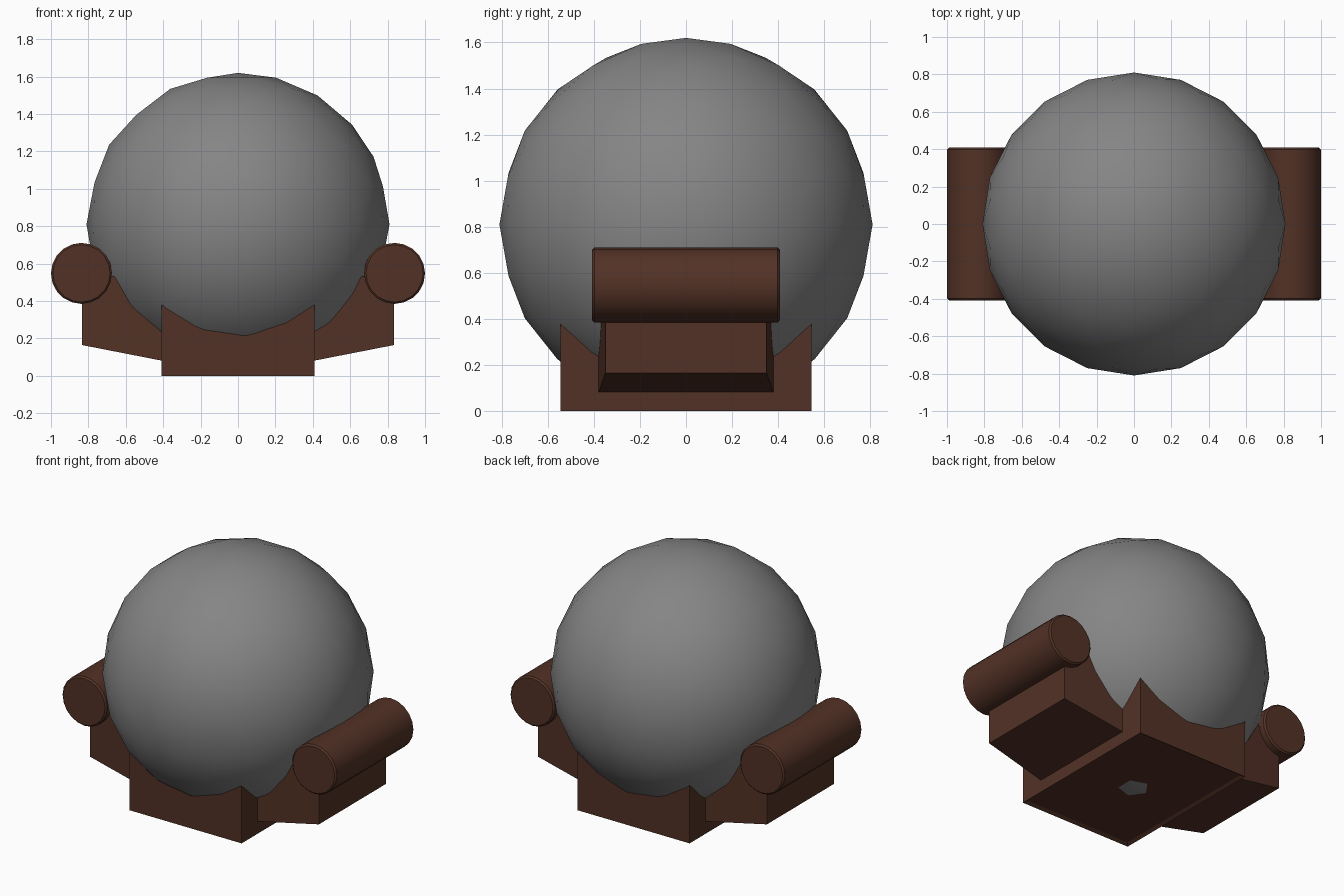
import bpy, bmesh, math

if "Cube" in bpy.data.objects:
    bpy.data.objects.remove(bpy.data.objects["Cube"])


def material(name, rgb):
    m = bpy.data.materials.new(name)
    m.diffuse_color = (*rgb, 1)
    m.use_nodes = True
    m.node_tree.nodes["Principled BSDF"].inputs["Base Color"].default_value = m.diffuse_color
    return m


BROWN = material("dark brown wood", (0.085, 0.031, 0.019))
GREY = material("stone grey", (0.235, 0.235, 0.235))


def loft(name, near, far):
    """Solid between two rings of four points."""
    bm = bmesh.new()
    a = [bm.verts.new(p) for p in near]
    b = [bm.verts.new(p) for p in far]
    bm.faces.new(a)
    bm.faces.new(b)
    for i in range(4):
        j = (i + 1) % 4
        bm.faces.new((a[i], a[j], b[j], b[i]))
    bmesh.ops.recalc_face_normals(bm, faces=bm.faces)
    return bm


def finish(name, bm):
    me = bpy.data.meshes.new(name)
    bm.to_mesh(me)
    bm.free()
    me.materials.append(BROWN)
    ob = bpy.data.objects.new(name, me)
    bpy.context.collection.objects.link(ob)
    return ob


def rect(x, y, z):
    return [(-x, -y, z), (x, -y, z), (x, y, z), (-x, y, z)]


# Boulder: faceted outline, smooth shading
R = 0.81
bpy.ops.mesh.primitive_ico_sphere_add(subdivisions=3, radius=R, location=(0, 0, R))
ball = bpy.context.object
ball.name = "ball"
ball.data.materials.append(GREY)
bpy.ops.object.shade_smooth()

# Base block, with a shallow recess underneath
bm = loft("base", rect(0.408, 0.545, 0), rect(0.408, 0.545, 0.38))
bottom = min(bm.faces, key=lambda f: f.calc_center_median().z)
bmesh.ops.inset_region(bm, faces=[bottom], thickness=0.03, depth=-0.012)
finish("base", bm)

# Side brackets and round rails, left and right
for side, s in (("left", -1), ("right", 1)):
    def end(x, y, z0, z1):
        return [(s * x, -y, z0), (s * x, y, z0), (s * x, y, z1), (s * x, -y, z1)]
    finish(side + "_bracket",
           loft("bracket", end(0.40, 0.38, 0.08, 0.50), end(0.835, 0.35, 0.165, 0.55)))

    bpy.ops.mesh.primitive_cylinder_add(vertices=20, radius=0.163, depth=0.816,
                                        location=(s * 0.837, 0, 0.548),
                                        rotation=(math.pi / 2, 0, 0))
    rail = bpy.context.object
    rail.name = side + "_rail"
    rail.data.materials.append(BROWN)
    bpy.ops.object.shade_smooth_by_angle(angle=math.radians(30))
    bev = rail.modifiers.new("rim", 'BEVEL')
    bev.width = 0.01
    bev.segments = 1
    bev.limit_method = 'ANGLE'
    bev.angle_limit = math.radians(40)
